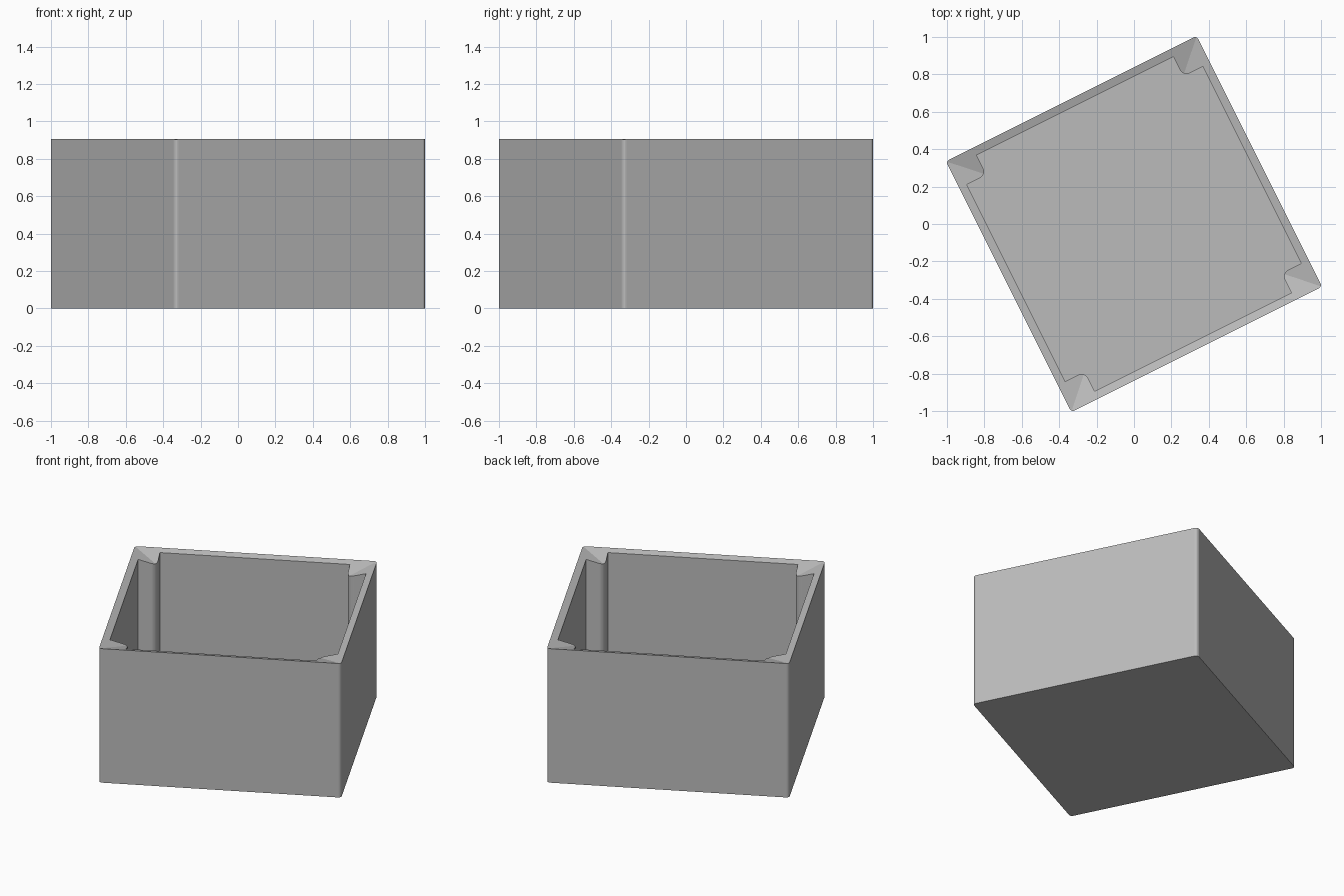
import bpy, bmesh, math
from mathutils import Matrix, Vector

cube = bpy.data.objects.get("Cube")
if cube:
    bpy.data.objects.remove(cube, do_unlink=True)

HEIGHT = 0.905
HALF = 0.75         # half the outer width
INNER = 0.705       # half the pocket width
POST = 0.588        # where the corner posts begin
FLOOR = 0.045
SLOPE = 0.27        # the rim falls inwards
TURN = math.atan(0.5)

grey = bpy.data.materials.new("grey")
grey.use_nodes = True
colour = (0.5, 0.5, 0.5, 1)
grey.diffuse_color = colour
grey.node_tree.nodes["Principled BSDF"].inputs["Base Color"].default_value = colour


def arc(centre, radius, start, end, steps):
    """Points of a round corner on the diagonal."""
    points = []
    for i in range(steps + 1):
        a = math.radians(start + (end - start) * i / steps)
        points.append(Vector((centre + radius * math.cos(a),
                              centre + radius * math.sin(a), 0)))
    return points


def ring(bm, corner):
    """Repeat one corner four times and join it into a closed loop."""
    verts = []
    for k in range(4):
        rot = Matrix.Rotation(k * math.pi / 2, 3, "Z")
        verts += [bm.verts.new(rot @ p) for p in corner]
    return [bm.edges.new((v, verts[i - 1])) for i, v in enumerate(verts)]


bm = bmesh.new()

# Flat rim between the outer outline and the pocket with its corner posts
outer = arc(HALF - 0.02, 0.02, 0, 90, 4)
pocket = [Vector((INNER, POST, 0))]
pocket += arc(POST + 0.04, 0.04, 270, 180, 8)
pocket.append(Vector((POST, INNER, 0)))
edges = ring(bm, outer) + ring(bm, pocket)
bmesh.ops.triangle_fill(bm, use_beauty=True, edges=edges)

# Mitre the rim on both diagonals, then tilt each side inwards
for normal in ((1, 1, 0), (1, -1, 0)):
    bmesh.ops.bisect_plane(bm, geom=bm.verts[:] + bm.edges[:] + bm.faces[:],
                           dist=1e-5, plane_co=(0, 0, 0), plane_no=normal)
for v in bm.verts:
    v.co.z = HEIGHT - SLOPE * (HALF - max(abs(v.co.x), abs(v.co.y)))

# Outer walls down to the base, pocket walls down to the floor
border = [e for e in bm.edges if e.is_boundary]
outside = [e for e in border
           if all(max(abs(v.co.x), abs(v.co.y)) > INNER + 0.01 for v in e.verts)]
inside = [e for e in border if e not in outside]
for loop, bottom in ((outside, 0), (inside, FLOOR)):
    new = bmesh.ops.extrude_edge_only(bm, edges=loop)["geom"]
    for v in new:
        if isinstance(v, bmesh.types.BMVert):
            v.co.z = bottom
    low = [e for e in new if isinstance(e, bmesh.types.BMEdge) and e.is_boundary]
    bmesh.ops.edgeloop_fill(bm, edges=low)

bmesh.ops.recalc_face_normals(bm, faces=bm.faces[:])
bmesh.ops.rotate(bm, verts=bm.verts[:], cent=(0, 0, 0),
                 matrix=Matrix.Rotation(TURN, 3, "Z"))

mesh = bpy.data.meshes.new("open_box")
bm.to_mesh(mesh)
bm.free()
mesh.materials.append(grey)
box = bpy.data.objects.new("open_box", mesh)
bpy.context.collection.objects.link(box)
